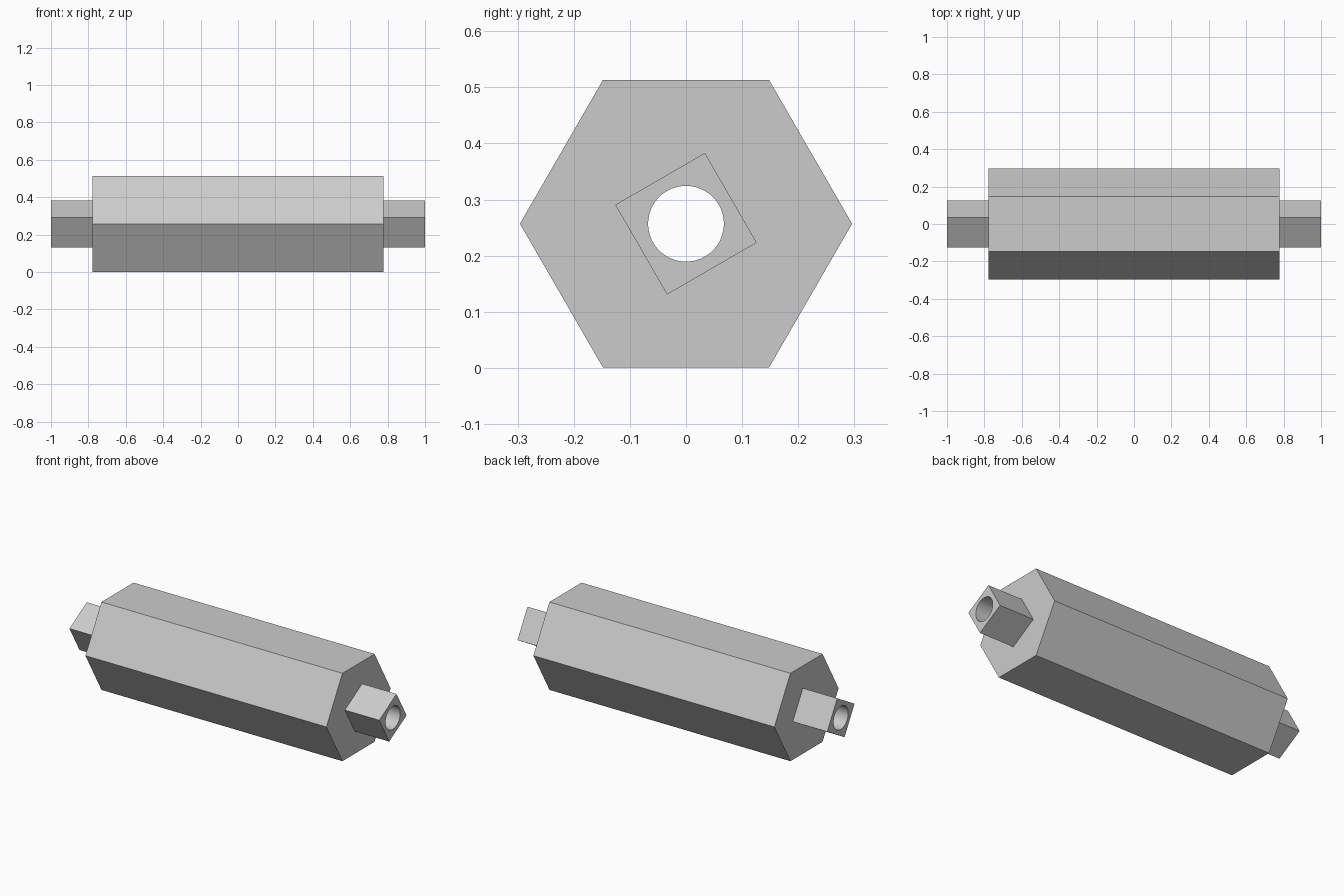
import bpy
import bmesh
from math import cos, sin, radians, tau
from mathutils import Vector

AXIS_Z = 0.257

cube = bpy.data.objects.get("Cube")
if cube:
    bpy.data.objects.remove(cube, do_unlink=True)

# Plain grey metal
metal = bpy.data.materials.new("grey_metal")
metal.use_nodes = True
grey = (0.6, 0.6, 0.6, 1)
metal.diffuse_color = grey
metal.node_tree.nodes["Principled BSDF"].inputs["Base Color"].default_value = grey


def prism(name, sides, radius, half_length, turn=0):
    """Regular prism lying along x; turn is the angle of its first corner from +y."""
    bm = bmesh.new()
    angles = [radians(turn) + tau * i / sides for i in range(sides)]
    ring = [bm.verts.new((-half_length, radius * cos(a), AXIS_Z + radius * sin(a)))
            for a in angles]
    base = bm.faces.new(ring)
    out = bmesh.ops.extrude_face_region(bm, geom=[base])
    tip = [v for v in out["geom"] if isinstance(v, bmesh.types.BMVert)]
    bmesh.ops.translate(bm, verts=tip, vec=Vector((2 * half_length, 0, 0)))
    bmesh.ops.recalc_face_normals(bm, faces=bm.faces)
    mesh = bpy.data.meshes.new(name)
    bm.to_mesh(mesh)
    bm.free()
    mesh.materials.append(metal)
    obj = bpy.data.objects.new(name, mesh)
    bpy.context.collection.objects.link(obj)
    return obj


def combine(target, tool, operation):
    """Apply a boolean and discard the tool."""
    mod = target.modifiers.new(operation.lower(), "BOOLEAN")
    mod.operation = operation
    mod.solver = "EXACT"
    mod.object = tool
    bpy.context.view_layer.objects.active = target
    bpy.ops.object.modifier_apply(modifier=mod.name)
    bpy.data.objects.remove(tool, do_unlink=True)


# Hexagonal body with a square bar standing out at both ends
roller = prism("hexagonal_roller", 6, 0.296, 0.778)
combine(roller, prism("square_bar", 4, 0.1305, 1.0, turn=75), "UNION")

# Round bore right through the axis
combine(roller, prism("bore_cutter", 64, 0.0675, 1.1), "DIFFERENCE")

# Smooth bore, sharp flats
bpy.ops.object.select_all(action="DESELECT")
roller.select_set(True)
bpy.context.view_layer.objects.active = roller
bpy.ops.object.shade_smooth_by_angle(angle=radians(30))
